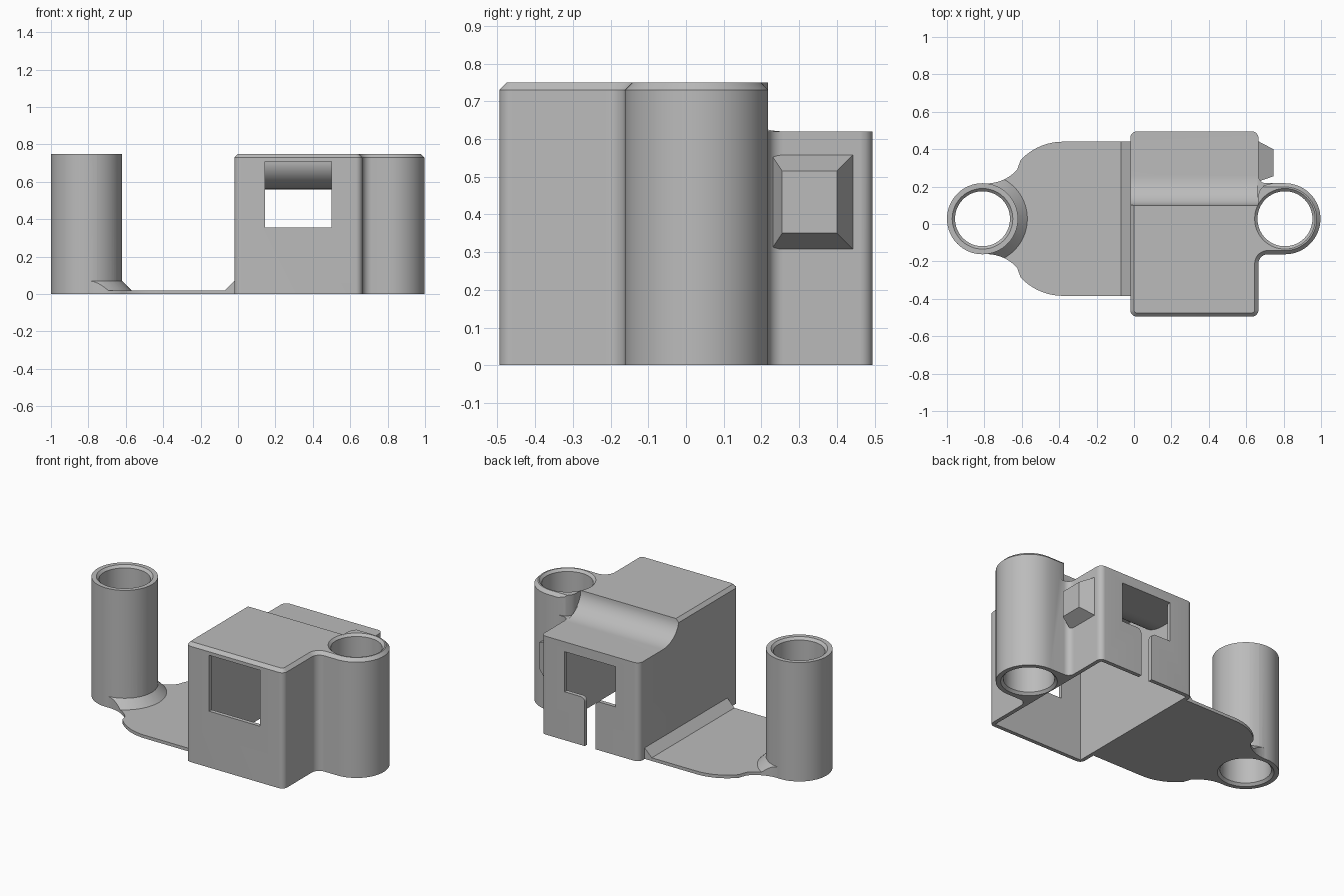
import bpy, bmesh
from math import cos, sin, radians

cube = bpy.data.objects.get("Cube")
if cube:
    bpy.data.objects.remove(cube, do_unlink=True)

grey = bpy.data.materials.new("plain grey")
grey.use_nodes = True
GREY = (0.5, 0.5, 0.5, 1)
grey.diffuse_color = GREY
grey.node_tree.nodes["Principled BSDF"].inputs["Base Color"].default_value = GREY

TOP = 0.75          # overall height
POST_Y = 0.028      # shared post centre line
LEFT_X, RIGHT_X = -0.81, 0.807
POST_R, HOLE_R = 0.19, 0.147


def arc(cx, cy, rx, a0, a1, n=8, ry=None):
    ry = ry or rx
    steps = [radians(a0 + (a1 - a0) * i / n) for i in range(n + 1)]
    return [(cx + rx * cos(a), cy + ry * sin(a)) for a in steps]


def circle(cx, r, n=64):
    return arc(cx, POST_Y, r, 0, 360, n)[:-1]


def rect(a0, a1, b0, b1):
    return [(a0, b0), (a1, b0), (a1, b1), (a0, b1)]


def loft(name, rings, axis="z", bevel=0):
    """Closed solid through a list of (outline, position along axis)."""
    place = {"x": lambda a, b, t: (t, a, b),
             "y": lambda a, b, t: (a, t, b),
             "z": lambda a, b, t: (a, b, t)}[axis]
    bm = bmesh.new()
    loops = [[bm.verts.new(place(a, b, t)) for a, b in pts] for pts, t in rings]
    for low, high in zip(loops, loops[1:]):
        for i in range(len(low)):
            j = (i + 1) % len(low)
            bm.faces.new((low[i], low[j], high[j], high[i]))
    bm.faces.new(loops[0][::-1])
    cap = bm.faces.new(loops[-1])
    bmesh.ops.recalc_face_normals(bm, faces=bm.faces[:])
    if bevel:
        bmesh.ops.bevel(bm, geom=list(cap.edges), offset=bevel, segments=1,
                        affect="EDGES", clamp_overlap=False)
    mesh = bpy.data.meshes.new(name)
    bm.to_mesh(mesh)
    bm.free()
    mesh.materials.append(grey)
    obj = bpy.data.objects.new(name, mesh)
    bpy.context.collection.objects.link(obj)
    return obj


def prism(name, pts, t0, t1, axis="z", bevel=0):
    return loft(name, [(pts, t0), (pts, t1)], axis, bevel)


def combine(obj, other, operation="DIFFERENCE"):
    mod = obj.modifiers.new("cut", "BOOLEAN")
    mod.operation, mod.solver, mod.object = operation, "EXACT", other
    bpy.context.view_layer.objects.active = obj
    bpy.ops.object.modifier_apply(modifier=mod.name)
    bpy.data.objects.remove(other, do_unlink=True)


def bore(cx):
    """Through hole with a small countersink at both ends."""
    wide = HOLE_R + 0.025
    return loft("bore", [(circle(cx, wide), -0.01), (circle(cx, HOLE_R), 0.015),
                         (circle(cx, HOLE_R), TOP - 0.015), (circle(cx, wide), TOP + 0.01)])


# Housing: rounded box blended into the right post, chamfered on top
outline = (arc(0.015, -0.46, 0.035, 180, 270) + arc(0.63, -0.46, 0.035, 270, 360)
           + arc(0.715, -0.212, 0.05, 180, 90) + arc(RIGHT_X, POST_Y, POST_R, -90, 90, 32)
           + arc(0.705, 0.258, 0.04, 270, 180)
           + arc(0.63, 0.46, 0.035, 0, 90) + arc(0.015, 0.46, 0.035, 90, 180))
housing = prism("housing", outline, 0, TOP, bevel=0.02)

# Lowered back with a hollow curved step
step = [(0.1, 0.9), (0.7, 0.9), (0.7, 0.62)] + arc(0.26, TOP, 0.16, 270, 180, 16, 0.13)
combine(housing, prism("step", step, -0.1, 0.664, "x"))
notch = [(0.66, 0.14), (0.672, 0.18), (0.695, 0.206), (0.74, 0.218), (0.8, 0.222),
         (0.8, 0.6), (0.66, 0.6)]
combine(housing, prism("notch", notch, 0.62, 0.9))

# Open-bottomed cavity that follows the step
cavity = ([(-0.47, -0.1), (0.47, -0.1), (0.47, 0.56)]
          + arc(0.26, 0.71, 0.2, 270, 180, 16, 0.15) + [(-0.47, 0.71)])
combine(housing, prism("cavity", cavity, 0.005, 0.64, "x"))

# Front window, back window with its slot, and the post bore
combine(housing, prism("front_window", rect(0.145, 0.5, 0.355, 0.708), -0.6, -0.4, "y"))
slot = ([(0.285, -0.1), (0.36, -0.1)] + arc(0.39, 0.275, 0.03, 180, 90, 6)
        + [(0.5, 0.305), (0.5, 0.558), (0.145, 0.558), (0.145, 0.305)]
        + arc(0.255, 0.275, 0.03, 90, 0, 6))
combine(housing, prism("back_window", slot, 0.4, 0.6, "y"))
combine(housing, bore(RIGHT_X))

# Tapered catch on the side wall
catch = loft("side_catch", [(rect(0.225, 0.445, 0.305, 0.56), 0.66),
                            (rect(0.255, 0.4, 0.35, 0.515), 0.745)], "x")

# Base plate: one half of the outline, mirrored about the post centre line
half = ([(-0.015, 0.44)] + arc(-0.38, 0.13, 0.31, 90, 137, 12)
        + arc(-0.79, 0.44, 0.223, -42, -90, 10) + [(LEFT_X, POST_Y + POST_R - 0.002)])
plate_outline = half + [(x, 2 * POST_Y - y) for x, y in reversed(half)]
plate = prism("base_plate", plate_outline, 0, 0.02)

# Left post with a conical collar trimmed to the plate outline
collar = loft("collar", [(circle(LEFT_X, 0.26), 0), (circle(LEFT_X, POST_R - 0.005), 0.075)])
combine(collar, prism("trim", plate_outline, -0.1, 0.2), "INTERSECT")
post = prism("left_post", circle(LEFT_X, POST_R), 0, TOP)
combine(post, collar, "UNION")
combine(post, plate, "UNION")
combine(post, bore(LEFT_X))
post.name = "left_post_and_base_plate"

# Wedge strip where the plate meets the housing
wedge = prism("wedge_strip", [(-0.07, 0.019), (-0.01, 0.019), (-0.01, 0.07), (-0.02, 0.07)],
              2 * POST_Y - 0.44, 0.44, "y")

# Smooth rounds, crisp edges
for obj in (housing, catch, post, wedge):
    bpy.ops.object.select_all(action="DESELECT")
    obj.select_set(True)
    bpy.context.view_layer.objects.active = obj
    bpy.ops.object.shade_smooth_by_angle(angle=radians(30))
